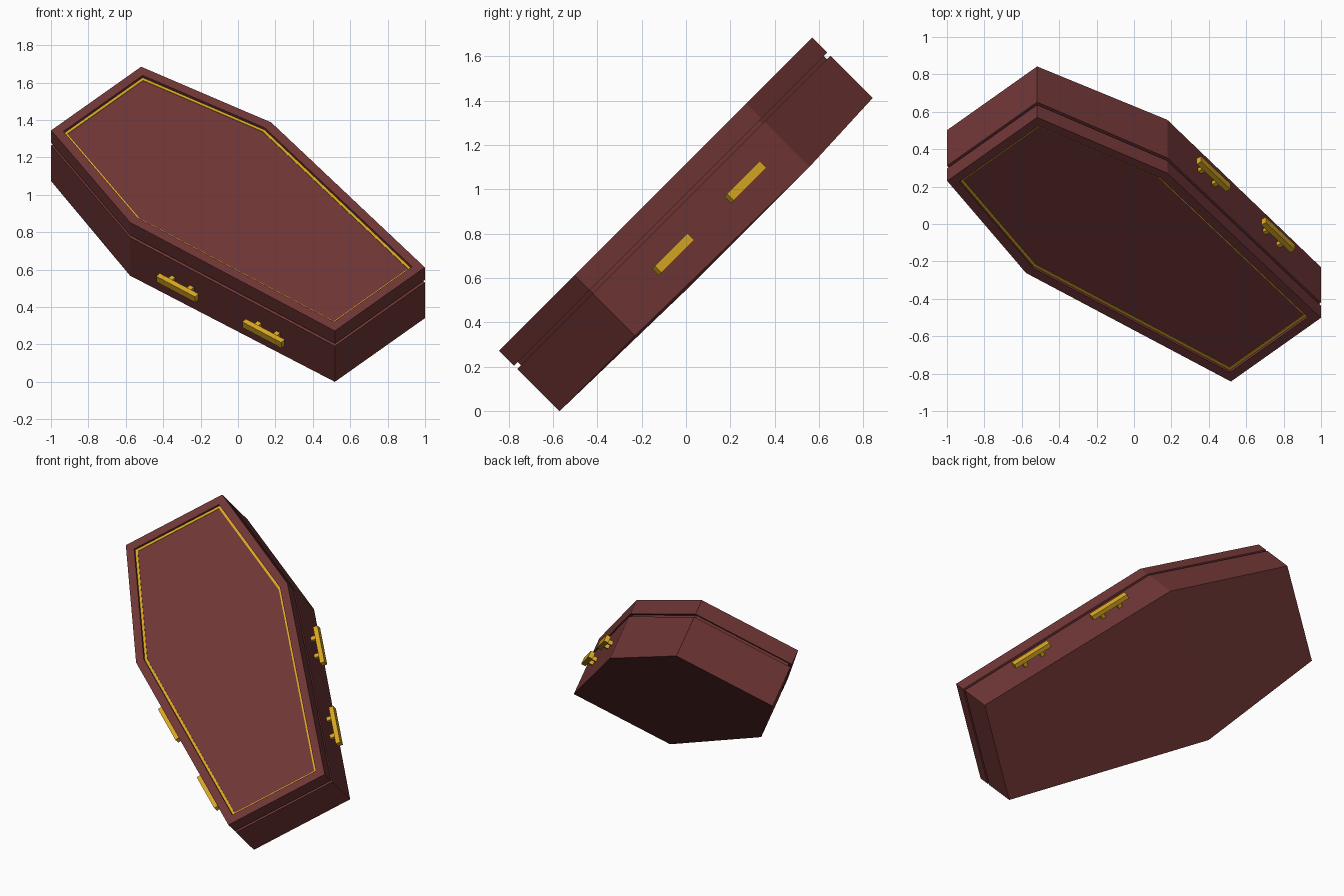
import bpy, bmesh, math
from mathutils import Matrix, Vector

if "Cube" in bpy.data.objects:
    bpy.data.objects.remove(bpy.data.objects["Cube"])

# Two flat colours
def material(name, col):
    m = bpy.data.materials.new(name)
    m.diffuse_color = (*col, 1)
    m.use_nodes = True
    m.node_tree.nodes["Principled BSDF"].inputs["Base Color"].default_value = m.diffuse_color
    return m

WOOD = material("red_brown_wood", (0.165, 0.037, 0.037))
GOLD = material("gold", (0.70, 0.39, 0.016))

# Local frame: x across, y towards the head, z out of the lid; then tilted in the world
r = math.sqrt(0.5)
TILT = Matrix(((r, -r, 0, 0), (.5, .5, -r, 0), (.5, .5, r, .842), (0, 0, 0, 1)))

HEAD, SHOULDER, FOOT = 1.0725, 0.2825, -1.0725
END_HALF, WIDE_HALF = 0.34, 0.534
BOTTOM, SEAM, LID, TOP = -0.1925, 0.077, 0.097, 0.1925
BULGE = 0.018                     # slight bend of the underside at the shoulders


def ring(z, inset=0.0, bulge=0.0):
    """Six-sided outline, moved inwards by an even distance."""
    s1 = (WIDE_HALF - END_HALF) / (HEAD - SHOULDER)
    s2 = (WIDE_HALF - END_HALF) / (SHOULDER - FOOT)
    d1, d2 = inset * math.hypot(1, s1), inset * math.hypot(1, s2)
    dy = (d1 - d2) / (s1 + s2)    # shoulder: where the two moved sides meet
    head = END_HALF + s1 * inset - d1
    foot = END_HALF + s2 * inset - d2
    wide = WIDE_HALF - d1 + s1 * dy
    ys = SHOULDER - dy
    return [Vector(p) for p in (
        (foot, FOOT + inset, z), (wide, ys, z - bulge), (head, HEAD - inset, z),
        (-head, HEAD - inset, z), (-wide, ys, z - bulge), (-foot, FOOT + inset, z))]


def finish(name, bm, mat):
    bmesh.ops.recalc_face_normals(bm, faces=bm.faces)
    me = bpy.data.meshes.new(name)
    bm.to_mesh(me)
    bm.free()
    me.materials.append(mat)
    ob = bpy.data.objects.new(name, me)
    ob.matrix_world = TILT
    bpy.context.collection.objects.link(ob)
    return ob


def loft(name, rings, mat, closed=False):
    """Skin a stack of outlines; cap the ends or close it into a frame."""
    bm = bmesh.new()
    vs = [[bm.verts.new(p) for p in rg] for rg in rings]
    pairs = list(zip(vs, vs[1:])) + ([(vs[-1], vs[0])] if closed else [])
    for a, b in pairs:
        for i in range(6):
            j = (i + 1) % 6
            bm.faces.new((a[i], a[j], b[j], b[i]))
    if not closed:
        for e in (vs[0], vs[-1]):
            bm.faces.new((e[0], e[1], e[4], e[5]))
            bm.faces.new((e[1], e[2], e[3], e[4]))
    return finish(name, bm, mat)


# Box with the narrow core that forms the seam
loft("coffin_body", [ring(BOTTOM, 0, BULGE), ring(SEAM), ring(SEAM, 0.018),
                     ring(LID + 0.005, 0.018)], WOOD)

# Lid with raised rim and sunken panel
RIM, DEPTH, STRIP = 0.052, 0.02, 0.016
loft("lid", [ring(LID), ring(TOP), ring(TOP, RIM), ring(TOP - DEPTH, RIM)], WOOD)

# Gold inlay running around the panel
z0 = TOP - DEPTH
loft("lid_inlay", [ring(z0 - .002, RIM), ring(z0 + .003, RIM),
                   ring(z0 + .003, RIM + STRIP), ring(z0 - .002, RIM + STRIP)],
     GOLD, closed=True)


# Handles: a bar on two posts, two on each long side
def handle(name, side, y):
    slope = (WIDE_HALF - END_HALF) / (SHOULDER - FOOT)
    wall = END_HALF + slope * (y - FOOT)
    place = Matrix.Translation((side * wall, y, -0.055)) @ \
        Matrix.Rotation(-side * math.atan(slope), 4, 'Z')
    bm = bmesh.new()
    boxes = [((0.046, 0, 0), (0.03, 0.26, 0.042))]
    boxes += [((0.015, s * 0.062, 0), (0.05, 0.026, 0.026)) for s in (-1, 1)]
    for (out, along, up), size in boxes:
        m = place @ Matrix.Translation((side * out, along, up)) @ Matrix.Diagonal((*size, 1))
        bmesh.ops.create_cube(bm, size=1, matrix=m)
    finish(name, bm, GOLD)


for side, label in ((1, "right"), (-1, "left")):
    for y, pos in ((-0.065, "upper"), (-0.635, "lower")):
        handle(f"{label}_{pos}_handle", side, y)
